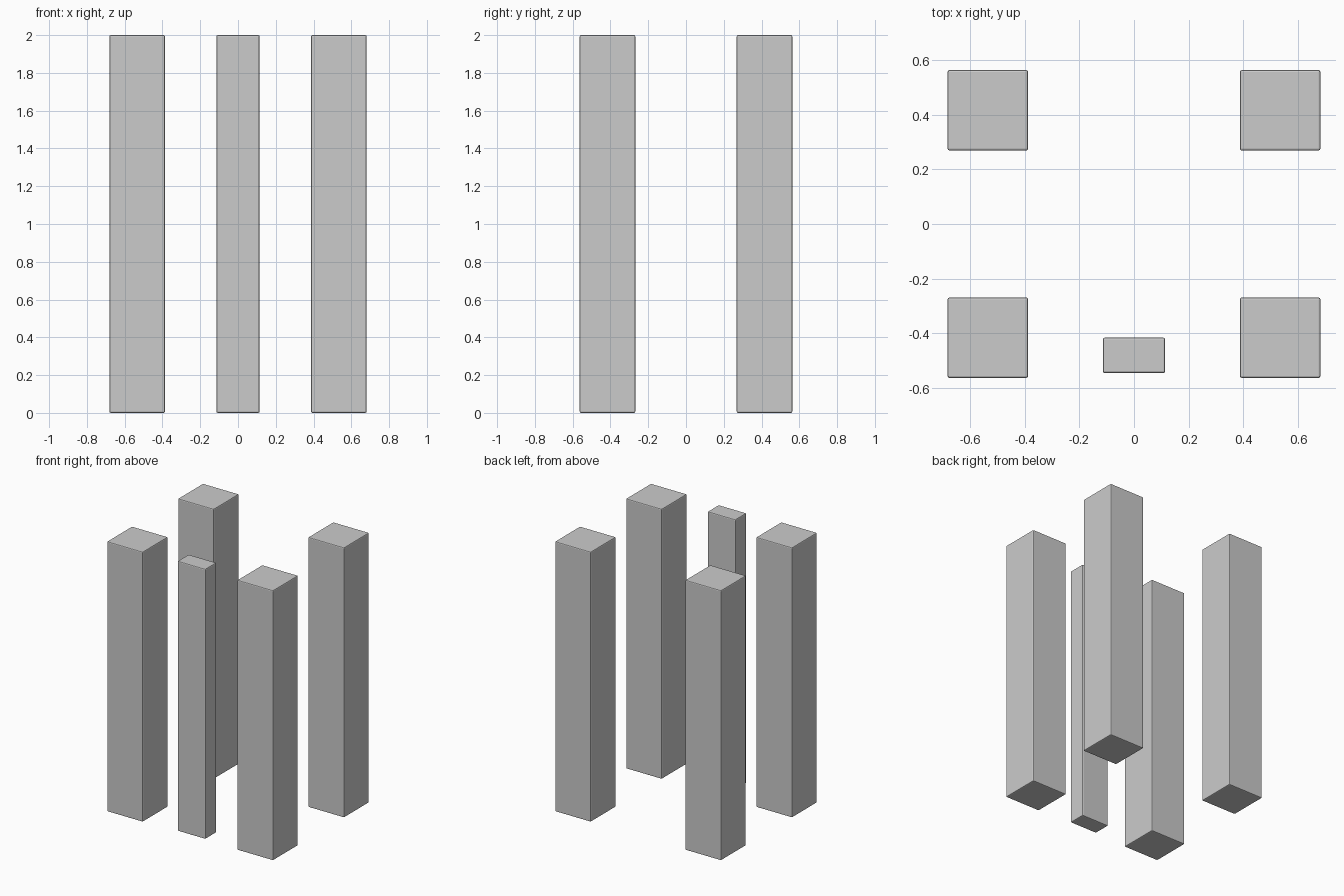
import bpy

if "Cube" in bpy.data.objects:
    bpy.data.objects.remove(bpy.data.objects["Cube"])


def post(name, x, y, sx, sy):
    """Upright bar with finely bevelled edges, standing on z = 0."""
    bpy.ops.mesh.primitive_cube_add(size=1, location=(x, y, 1.0))
    ob = bpy.context.object
    ob.name = name
    ob.scale = (sx, sy, 2.0)
    bpy.ops.object.transform_apply(location=False, rotation=False, scale=True)
    bevel = ob.modifiers.new("edge_bevel", 'BEVEL')
    bevel.width = 0.007
    bevel.segments = 2
    return ob


# Four square corner posts
for side, x in (("left", -0.534), ("right", 0.534)):
    for end, y in (("front", -0.4155), ("back", 0.4155)):
        post(f"{end}_{side}_post", x, y, 0.294, 0.294)

# Slim centre post on the front side
post("front_centre_post", 0, -0.48, 0.228, 0.13)
